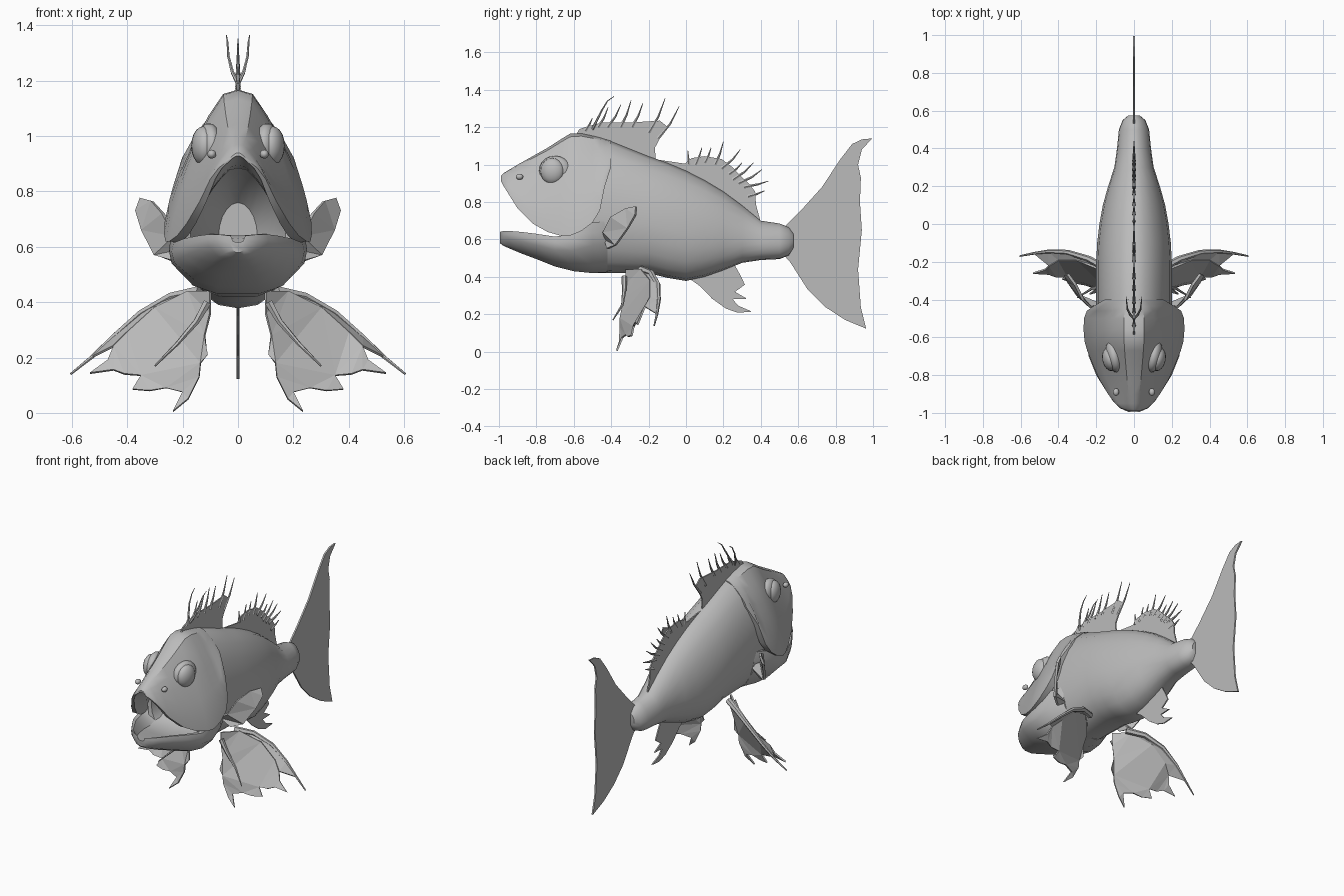
import bpy, bmesh, math
from mathutils import Vector

grey = bpy.data.materials.new("stone grey")
grey.diffuse_color = (0.5, 0.5, 0.5, 1)


def finish(name, bm, angle=35):
    bmesh.ops.recalc_face_normals(bm, faces=bm.faces)
    me = bpy.data.meshes.new(name)
    bm.to_mesh(me)
    bm.free()
    ob = bpy.data.objects.new(name, me)
    bpy.context.collection.objects.link(ob)
    me.materials.append(grey)
    bpy.ops.object.select_all(action='DESELECT')
    ob.select_set(True)
    bpy.context.view_layer.objects.active = ob
    if angle:
        bpy.ops.object.shade_smooth_by_angle(angle=math.radians(angle))
    return ob


def loft(name, rings):
    """Closed skin through equal-sized rings of points."""
    bm = bmesh.new()
    vs = [[bm.verts.new(p) for p in r] for r in rings]
    n = len(vs[0])
    for a, b in zip(vs, vs[1:]):
        for i in range(n):
            j = (i + 1) % n
            bm.faces.new((a[i], a[j], b[j], b[i]))
    bm.faces.new(vs[0])
    bm.faces.new(vs[-1])
    return finish(name, bm)


def sheet(name, pts, thick=0.008, axis=0):
    """Thin membrane from an outline, triangulated flat along an axis, then bent to shape."""
    pts = [p if len(p) == 3 else (0, *p) for p in pts]
    bm = bmesh.new()
    vs = [bm.verts.new([0 if k == axis else c for k, c in enumerate(p)]) for p in pts]
    f = bm.faces.new(vs)
    f.normal_update()
    bmesh.ops.triangulate(bm, faces=[f], ngon_method='BEAUTY')
    for v, p in zip(vs, pts):
        v.co = p
    ob = finish(name, bm, 0)
    m = ob.modifiers.new("thickness", 'SOLIDIFY')
    m.thickness, m.offset = thick, 0
    return ob


def spine(name, pts, r):
    """Tapering bent ray."""
    rings = []
    for k, p in enumerate(pts):
        d = Vector(pts[min(k + 1, len(pts) - 1)]) - Vector(pts[max(k - 1, 0)])
        q = d.to_track_quat('Z', 'Y')
        rad = r * (1 - 0.8 * k / (len(pts) - 1))
        rings.append([Vector(p) + q @ Vector((rad * math.cos(a), rad * math.sin(a), 0))
                      for a in (i * math.tau / 6 for i in range(6))])
    return loft(name, rings)


def mirror_pts(pts, s):
    return [(s * x, y, z) for x, y, z in pts]


def ball(name, loc, scale, rot=0):
    bm = bmesh.new()
    bmesh.ops.create_uvsphere(bm, u_segments=16, v_segments=10, radius=1)
    ob = finish(name, bm, 60)
    ob.location, ob.scale, ob.rotation_euler = loc, scale, (0, 0, rot)
    return ob


# Body with a hollow throat: y, top, bottom, half width
def body_ring(y, top, bot, w, n=20):
    mid, ring = bot + 0.42 * (top - bot), []
    for i in range(n):
        a = i * math.tau / n
        c, s = math.cos(a), math.sin(a)
        x = w * math.copysign(abs(c) ** (1.05 if s > 0 else 0.8), c)
        ring.append((x, y, mid + s * ((top - mid) if s > 0 else (mid - bot))))
    return ring


body = [(-0.38, 0.76, 0.55, 0.07), (-0.48, 0.84, 0.53, 0.13), (-0.64, 0.90, 0.50, 0.175),
        (-0.65, 0.96, 0.455, 0.195), (-0.58, 1.10, 0.43, 0.2), (-0.50, 1.135, 0.42, 0.2),
        (-0.40, 1.125, 0.42, 0.20),
        (-0.20, 1.045, 0.42, 0.20), (-0.10, 1.01, 0.395, 0.195), (0, 0.968, 0.378, 0.183),
        (0.10, 0.917, 0.40, 0.165), (0.20, 0.857, 0.435, 0.137), (0.30, 0.783, 0.475, 0.104),
        (0.40, 0.70, 0.49, 0.09), (0.50, 0.685, 0.495, 0.08), (0.55, 0.665, 0.515, 0.06),
        (0.575, 0.63, 0.555, 0.03)]
loft("body", [body_ring(*s) for s in body])

# Head and gill covers: arched shell with a palate, y, top, lower edge, half width
ARCH = [(0, 0), (0.2, 0.03), (0.4, 0.18), (0.6, 0.38), (0.8, 0.63), (0.94, 0.84), (1, 1)]


def head_ring(y, top, bot, w):
    h = top - bot
    outer = [(w * f, top - h * g) for f, g in ARCH]
    roof = top - min(0.19, 0.45 * h)
    inner = [(w * f * 0.82, roof - (roof - bot) * g) for f, g in ARCH]
    half = outer + inner[::-1]
    left = [(-x, z) for x, z in inner[1:]] + [(-x, z) for x, z in outer[:0:-1]]
    return [(x, y, z) for x, z in half + left]


head = [(-0.99, 0.94, 0.915, 0.03), (-0.975, 0.955, 0.885, 0.07),
        (-0.95, 0.97, 0.845, 0.1), (-0.90, 1.0, 0.765, 0.138),
        (-0.82, 1.045, 0.685, 0.185), (-0.74, 1.09, 0.64, 0.22), (-0.67, 1.135, 0.62, 0.248),
        (-0.62, 1.165, 0.62, 0.262), (-0.56, 1.168, 0.645, 0.267), (-0.50, 1.155, 0.69, 0.265),
        (-0.46, 1.145, 0.755, 0.25), (-0.435, 1.137, 0.88, 0.215), (-0.40, 1.127, 0.99, 0.155)]
loft("head", [head_ring(*s) for s in head])

# Lower jaw with sunken mouth floor: y, rim, bottom, half width
def jaw_ring(y, rim, bot, w):
    h = rim - bot
    floor = min(0.06, 0.4 * h)
    half = [(0, rim - floor), (0.6, rim - 0.85 * floor), (0.86, rim), (0.97, rim),
            (1, rim - 0.2 * h), (0.96, rim - 0.45 * h), (0.65, bot + 0.15 * h), (0.3, bot), (0, bot)]
    pts = half + [(-x, z) for x, z in half[-2:0:-1]]
    return [(x * w, y, z) for x, z in pts]


jaw = [(-0.995, 0.64, 0.58, 0.03), (-0.975, 0.645, 0.565, 0.075), (-0.94, 0.645, 0.55, 0.11),
       (-0.88, 0.64, 0.525, 0.15), (-0.80, 0.63, 0.495, 0.2), (-0.70, 0.615, 0.455, 0.24),
       (-0.60, 0.63, 0.43, 0.25), (-0.50, 0.69, 0.42, 0.232), (-0.42, 0.70, 0.425, 0.195)]
loft("lower_jaw", [jaw_ring(*s) for s in jaw])

# Dorsal fins: membranes with separate pointed rays, each ray base y, z to tip y, z
sheet("front_dorsal_fin", [
    (-0.594, 1.15), (-0.57, 1.19), (-0.524, 1.205), (-0.45, 1.225), (-0.30, 1.225), (-0.14, 1.235),
    (-0.096, 1.2), (-0.135, 1.15), (-0.166, 1.09), (-0.16, 0.98), (-0.55, 1.08)])
sheet("rear_dorsal_fin", [
    (-0.155, 1.027), (-0.005, 1.005), (0.03, 1.035), (0.10, 1.045), (0.19, 1.03), (0.25, 0.985),
    (0.29, 0.94), (0.335, 0.9), (0.37, 0.855), (0.374, 0.786), (0.396, 0.706), (0.38, 0.66),
    (0.2, 0.8), (0, 0.92), (-0.15, 0.99)])
RAYS = [(-0.54, 1.18, -0.5, 1.25), (-0.47, 1.2, -0.417, 1.305), (-0.42, 1.2, -0.348, 1.32),
        (-0.35, 1.2, -0.294, 1.342), (-0.29, 1.2, -0.23, 1.33), (-0.2, 1.17, -0.112, 1.353),
        (-0.15, 1.14, -0.037, 1.31),
        (0.015, 1.0, 0.01, 1.075), (0.05, 1.0, 0.085, 1.09), (0.1, 1.01, 0.134, 1.09),
        (0.155, 1.0, 0.2, 1.123), (0.19, 0.98, 0.29, 1.08), (0.23, 0.95, 0.3, 1.01),
        (0.25, 0.92, 0.36, 1.01), (0.28, 0.9, 0.406, 0.973), (0.31, 0.88, 0.44, 0.912),
        (0.33, 0.83, 0.42, 0.86)]
for i, (y0, z0, y1, z1) in enumerate(RAYS):
    mid = (0, y0 + 0.58 * (y1 - y0), z0 + 0.46 * (z1 - z0))
    spine("dorsal_ray_%d" % i, [(0, y0, z0), mid, (0, y1, z1)], 0.01)

# Tail and anal fins on the centre line
sheet("tail_fin", [
    (0.545, 0.685), (0.61, 0.75), (0.727, 0.88), (0.824, 1.027), (0.888, 1.11), (0.94, 1.135),
    (0.995, 1.14), (0.94, 1.08), (0.92, 1.0), (0.935, 0.93), (0.93, 0.8), (0.94, 0.65),
    (0.92, 0.44), (0.935, 0.235), (0.963, 0.123), (0.85, 0.17), (0.743, 0.24), (0.652, 0.33),
    (0.556, 0.48), (0.52, 0.52), (0.5, 0.6), (0.52, 0.66)], 0.01)
sheet("anal_fin", [
    (0.01, 0.396), (0.075, 0.35), (0.14, 0.283), (0.214, 0.23), (0.278, 0.208), (0.353, 0.214),
    (0.278, 0.246), (0.25, 0.28), (0.326, 0.283), (0.262, 0.32), (0.315, 0.358), (0.29, 0.41),
    (0.262, 0.46), (0.2, 0.48), (0.05, 0.43)])

PECTORAL = [(0.17, -0.43, 0.6), (0.24, -0.42, 0.55), (0.30, -0.375, 0.57), (0.345, -0.31, 0.66),
            (0.367, -0.27, 0.73), (0.35, -0.265, 0.775), (0.31, -0.32, 0.765), (0.27, -0.40, 0.72),
            (0.23, -0.44, 0.64)]
PELVIC = [(0.1, -0.32, 0.44), (0.18, -0.24, 0.44), (0.3, -0.19, 0.38), (0.4, -0.19, 0.29),
          (0.45, -0.22, 0.24), (0.47, -0.24, 0.19), (0.535, -0.26, 0.143), (0.45, -0.265, 0.155),
          (0.41, -0.28, 0.14), (0.35, -0.28, 0.135), (0.38, -0.29, 0.085), (0.32, -0.31, 0.08),
          (0.26, -0.32, 0.09), (0.2, -0.34, 0.075), (0.235, -0.37, 0.005), (0.18, -0.355, 0.05),
          (0.14, -0.35, 0.13), (0.135, -0.35, 0.18), (0.11, -0.34, 0.21), (0.12, -0.33, 0.28),
          (0.1, -0.32, 0.36)]
OUTER_RAY = [(0.14, -0.24, 0.44), (0.24, -0.185, 0.42), (0.35, -0.15, 0.36), (0.45, -0.145, 0.275),
             (0.53, -0.155, 0.2), (0.605, -0.17, 0.14)]
FRONT_RAY = [(0.11, -0.33, 0.4), (0.15, -0.33, 0.33), (0.22, -0.34, 0.25), (0.3, -0.39, 0.17)]

for side, s in (("right", 1), ("left", -1)):
    # Paired fins and their rays
    sheet(side + "_pectoral_fin", mirror_pts(PECTORAL, s), 0.014, 0)
    sheet(side + "_pelvic_fin", mirror_pts(PELVIC, s), 0.01, 1)
    spine(side + "_pelvic_outer_ray", mirror_pts(OUTER_RAY, s), 0.02)
    spine(side + "_pelvic_front_ray", mirror_pts(FRONT_RAY, s), 0.016)
    sheet(side + "_pelvic_web", mirror_pts(OUTER_RAY[:5] + PELVIC[4:1:-1], s), 0.008, 1)
    # Forked crest ray
    spine(side + "_crest_ray", mirror_pts([(0, -0.5, 1.19), (0.02, -0.48, 1.23), (0.035, -0.45, 1.29),
                                           (0.038, -0.42, 1.34), (0.042, -0.385, 1.365)], s), 0.008)
    # Eyes in raised sockets, and nostrils
    ball(side + "_eye_socket", (s * 0.105, -0.70, 0.965), (0.045, 0.088, 0.082), s * -0.2)
    ball(side + "_eye", (s * 0.126, -0.715, 0.965), (0.042, 0.065, 0.07), s * -0.2)
    ball(side + "_nostril", (s * 0.095, -0.89, 0.935), (0.016, 0.02, 0.016))
